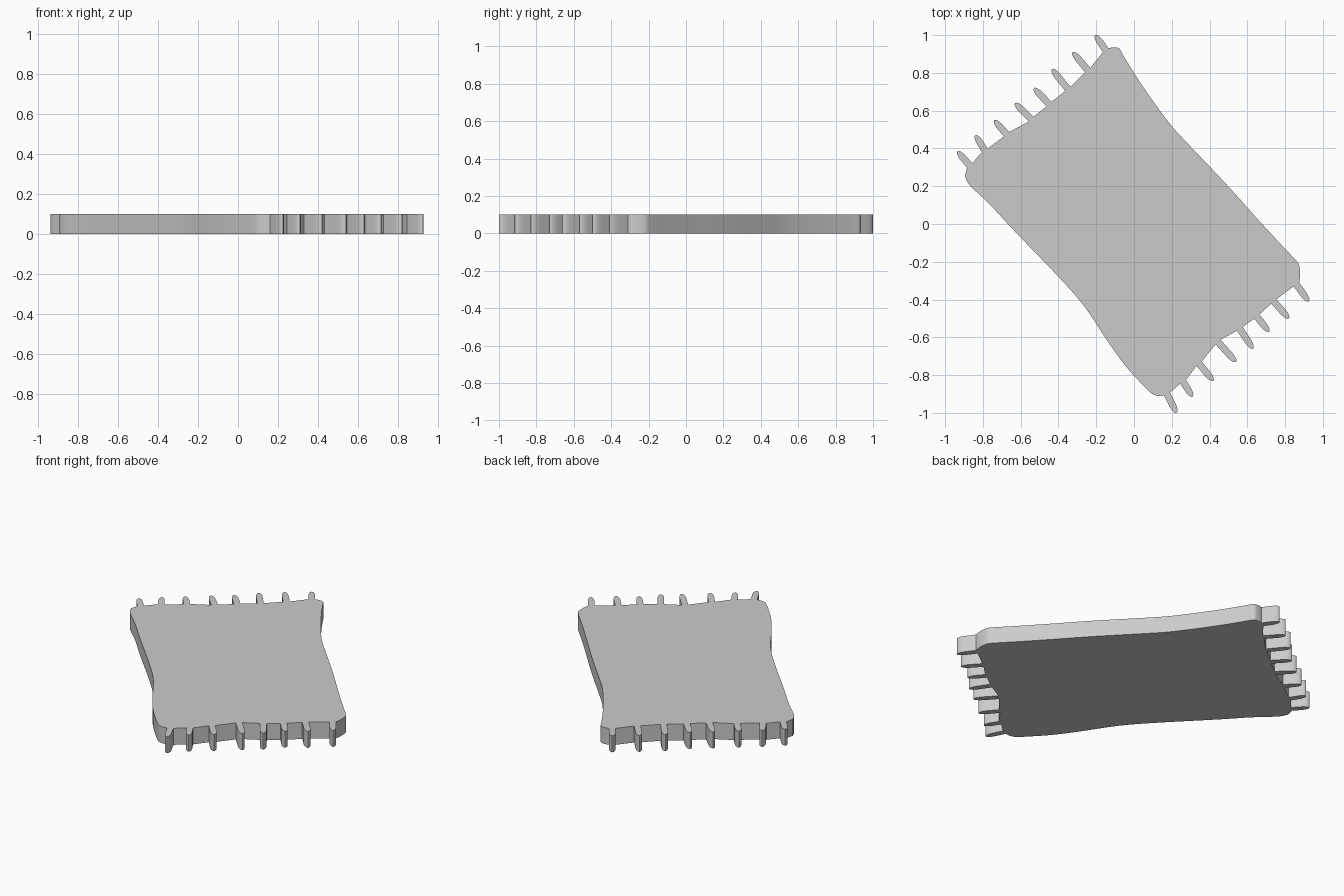
import bpy
import bmesh
import math
from mathutils import Vector

THICKNESS = 0.10
TASSEL_HALF_WIDTH = 0.018
TASSEL_ROUNDING = 0.05

cube = bpy.data.objects.get("Cube")
if cube:
    bpy.data.objects.remove(cube, do_unlink=True)


def smooth_path(points, steps=5):
    """Catmull-Rom curve through the given points."""
    pts = [Vector(p) for p in points]
    pts = [pts[0] * 2 - pts[1]] + pts + [pts[-1] * 2 - pts[-2]]
    path = []
    for a, b, c, d in zip(pts, pts[1:], pts[2:], pts[3:]):
        for i in range(steps):
            t = i / steps
            path.append(0.5 * (2 * b + (c - a) * t
                               + (2 * a - 5 * b + 4 * c - d) * t ** 2
                               + (3 * b - a - 3 * c + d) * t ** 3))
    return path + [pts[-2]]


def tassel(base, tip, segments=10):
    """Outline of one round-ended tassel, from one root to the other."""
    base, tip = Vector(base), Vector(tip)
    out = (tip - base).normalized()
    side = Vector((out.y, -out.x)) * TASSEL_HALF_WIDTH
    centre = tip - out * TASSEL_ROUNDING
    outline = [base - side]
    for i in range(segments + 1):
        angle = math.pi * (1 - i / segments)
        outline.append(centre + side * math.cos(angle)
                       + out * TASSEL_ROUNDING * math.sin(angle))
    return outline + [base + side]


def fringe(tassels):
    return [p for base, tip in tassels for p in tassel(base, tip)]


def extruded_slab(name, outline, height):
    bm = bmesh.new()
    bottom = bm.faces.new([bm.verts.new((p.x, p.y, 0)) for p in outline])
    result = bmesh.ops.extrude_face_region(bm, geom=[bottom], use_keep_orig=True)
    top = [v for v in result["geom"] if isinstance(v, bmesh.types.BMVert)]
    bmesh.ops.translate(bm, verts=top, vec=(0, 0, height))
    bmesh.ops.recalc_face_normals(bm, faces=bm.faces)
    mesh = bpy.data.meshes.new(name)
    bm.to_mesh(mesh)
    bm.free()
    obj = bpy.data.objects.new(name, mesh)
    bpy.context.collection.objects.link(obj)
    return obj


# Wavy long sides with rounded corners
right_side = [(-.115, .935), (-.08, .93), (-.055, .89), (0, .80), (.08, .68),
              (.19, .53), (.29, .42), (.48, .22), (.66, .02), (.78, -.11),
              (.855, -.19), (.875, -.22), (.88, -.27)]
left_side = [(.125, -.91), (.09, -.895), (.03, -.835), (-.05, -.745),
             (-.14, -.62), (-.26, -.44), (-.39, -.29), (-.63, -.04),
             (-.76, .10), (-.85, .185), (-.88, .22), (-.895, .255)]

# Fringes, each tassel given by its root and tip
front_fringe = [((.86, -.32), (.925, -.41)), ((.74, -.41), (.82, -.50)),
                ((.65, -.49), (.715, -.57)), ((.56, -.555), (.63, -.66)),
                ((.445, -.625), (.54, -.73)), ((.345, -.74), (.42, -.83)),
                ((.26, -.835), (.31, -.915)), ((.175, -.90), (.225, -1))]
back_fringe = [((-.87, .31), (-.935, .385)), ((-.79, .39), (-.84, .47)),
               ((-.675, .475), (-.74, .55)), ((-.545, .555), (-.63, .64)),
               ((-.45, .635), (-.53, .72)), ((-.35, .715), (-.435, .82)),
               ((-.245, .815), (-.325, .91)), ((-.15, .92), (-.205, 1))]

# Rug slab
outline = (smooth_path(right_side) + fringe(front_fringe)
           + smooth_path(left_side) + fringe(back_fringe))
rug = extruded_slab("fringed_rug", outline, THICKNESS)

bpy.ops.object.select_all(action="DESELECT")
rug.select_set(True)
bpy.context.view_layer.objects.active = rug
bpy.ops.object.shade_smooth_by_angle(angle=math.radians(35))
